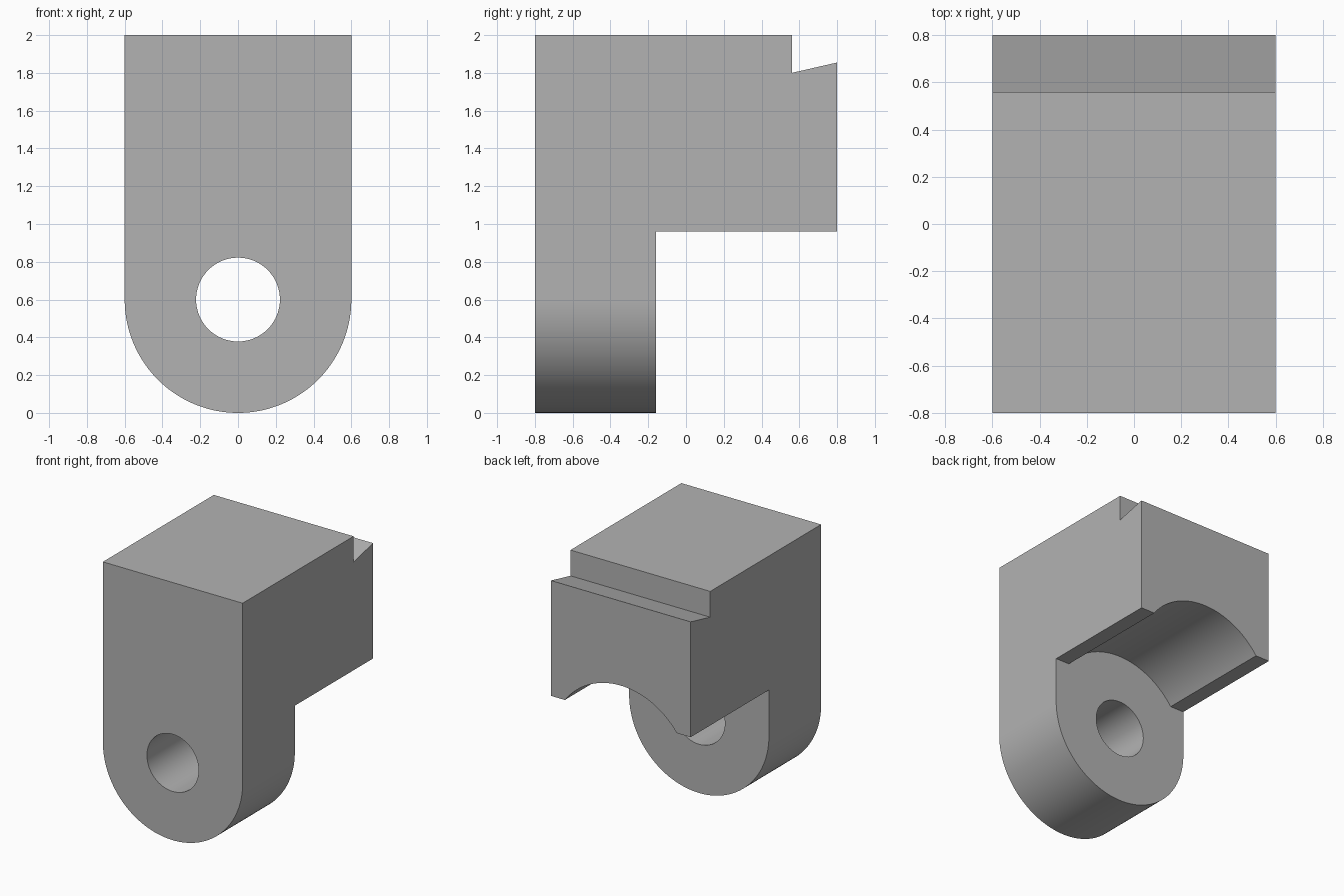
import bpy
import bmesh
from math import cos, sin, pi, asin, radians

default = bpy.data.objects.get("Cube")
if default:
    bpy.data.objects.remove(default, do_unlink=True)

HALF_W = 0.6      # half width, also the radius of the rounded lug
AXIS_Z = 0.6      # height of the pin axis
HOLE_R = 0.222
LUG_BACK = -0.16  # rear face of the lug
LEDGE_Z = 0.96    # underside of the overhanging block

grey = bpy.data.materials.new("plain grey")
grey.use_nodes = True
colour = (0.45, 0.45, 0.45, 1)
grey.diffuse_color = colour
grey.node_tree.nodes["Principled BSDF"].inputs["Base Color"].default_value = colour


def arc(radius, start, end, steps):
    """Points (x, z) of an arc about the pin axis."""
    angles = [start + (end - start) * i / steps for i in range(steps + 1)]
    return [(radius * cos(a), AXIS_Z + radius * sin(a)) for a in angles]


def prism(name, outline, axis, low, high):
    """Extrude a 2D outline (u, z) along x or y."""
    bm = bmesh.new()
    place = (lambda u, z: (low, u, z)) if axis == "x" else (lambda u, z: (u, low, z))
    face = bm.faces.new([bm.verts.new(place(u, z)) for u, z in outline])
    new = bmesh.ops.extrude_face_region(bm, geom=[face])["geom"]
    shift = (high - low, 0, 0) if axis == "x" else (0, high - low, 0)
    bmesh.ops.translate(bm, vec=shift, verts=[g for g in new if isinstance(g, bmesh.types.BMVert)])
    bmesh.ops.recalc_face_normals(bm, faces=bm.faces)
    mesh = bpy.data.meshes.new(name)
    bm.to_mesh(mesh)
    bm.free()
    mesh.materials.append(grey)
    obj = bpy.data.objects.new(name, mesh)
    bpy.context.collection.objects.link(obj)
    return obj


def combine(target, tool, operation):
    """Apply a boolean and discard the helper."""
    tool.hide_render = True
    mod = target.modifiers.new(operation.lower(), "BOOLEAN")
    mod.operation, mod.solver, mod.object = operation, "EXACT", tool
    bpy.context.view_layer.objects.active = target
    bpy.ops.object.modifier_apply(modifier=mod.name)
    bpy.data.objects.remove(tool, do_unlink=True)


# Side profile with the sloped step along the rear top edge
side = [(-0.8, -0.2), (0.8, -0.2), (0.8, 1.855), (0.56, 1.8), (0.56, 2), (-0.8, 2)]
bracket = prism("hinge_bracket", side, "x", -1, 1)

# Front outline: straight sides with a round lower end
front = [(HALF_W, 2.3), (-HALF_W, 2.3)] + arc(HALF_W, pi, 2 * pi, 72)
combine(bracket, prism("front_outline", front, "y", -1, 1), "INTERSECT")

# Clear the space behind the lug, with an arched groove in the underside
edge = asin((LEDGE_Z - AXIS_Z) / HALF_W)
under = [(-1, -1), (1, -1), (1, LEDGE_Z)] + arc(HALF_W, edge, pi - edge, 48) + [(-1, LEDGE_Z)]
combine(bracket, prism("underside_cutter", under, "y", LUG_BACK, 1), "DIFFERENCE")

# Pin hole through the lug
hole = arc(HOLE_R, 0, 2 * pi, 64)[:-1]
combine(bracket, prism("hole_cutter", hole, "y", -1, 0.2), "DIFFERENCE")

bpy.ops.object.select_all(action="DESELECT")
bracket.select_set(True)
bpy.context.view_layer.objects.active = bracket
bpy.ops.object.shade_smooth_by_angle(angle=radians(30))
